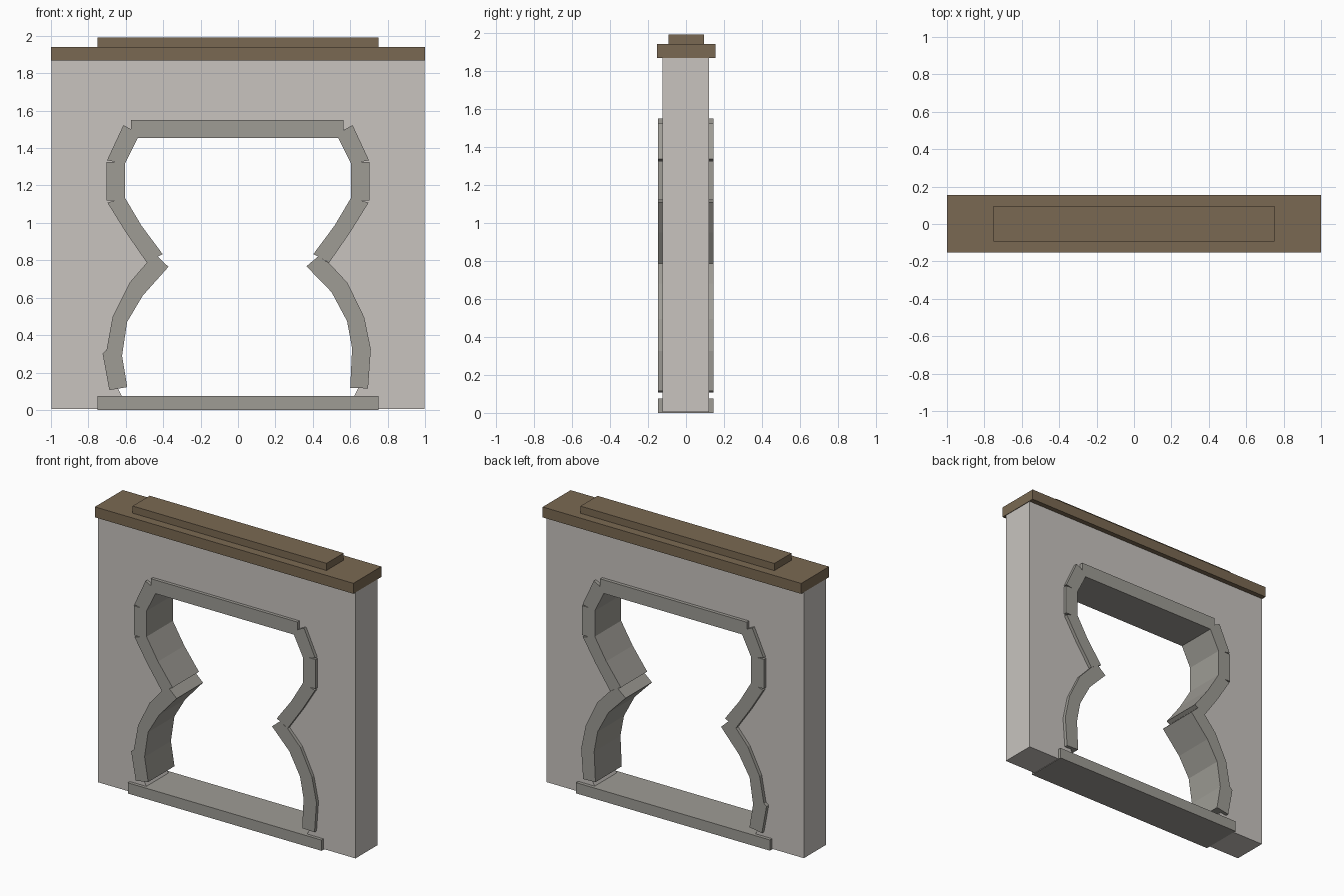
import bpy
import bmesh

if "Cube" in bpy.data.objects:
    bpy.data.objects.remove(bpy.data.objects["Cube"], do_unlink=True)


def make_material(name, colour):
    material = bpy.data.materials.new(name)
    material.use_nodes = True
    rgba = (*colour, 1.0)
    material.diffuse_color = rgba
    material.node_tree.nodes["Principled BSDF"].inputs["Base Color"].default_value = rgba
    return material


plaster = make_material("pale plaster", (0.578, 0.552, 0.521))
stone = make_material("grey stone", (0.342, 0.332, 0.301))
wood = make_material("brown coping", (0.195, 0.141, 0.084))


def extrude_profile(name, outline, front, back, material):
    """Extrude a closed x-z outline from the front y to the back y."""
    bm = bmesh.new()
    face = bm.faces.new([bm.verts.new((x, front, z)) for x, z in outline])
    extruded = bmesh.ops.extrude_face_region(bm, geom=[face])["geom"]
    verts = [item for item in extruded if isinstance(item, bmesh.types.BMVert)]
    bmesh.ops.translate(bm, verts=verts, vec=(0, back - front, 0))
    bmesh.ops.recalc_face_normals(bm, faces=bm.faces)
    mesh = bpy.data.meshes.new(name)
    bm.to_mesh(mesh)
    bm.free()
    mesh.materials.append(material)
    obj = bpy.data.objects.new(name, mesh)
    bpy.context.collection.objects.link(obj)
    return obj


def box(name, left, right, bottom, top, front, back, material):
    outline = [(left, bottom), (right, bottom), (right, top), (left, top)]
    return extrude_profile(name, outline, front, back, material)


def mirror(points):
    return [(-x, z) for x, z in points]


# Wall with a curved opening that reaches the floor
WALL_FRONT, WALL_BACK, WALL_BASE = -0.124, 0.12, 0.004
opening = [(0.62, WALL_BASE), (0.62, 0.07), (0.65, 0.13), (0.665, 0.3),
           (0.63, 0.48), (0.545, 0.65), (0.45, 0.8), (0.555, 0.96),
           (0.655, 1.12), (0.655, 1.33), (0.565, 1.5)]
half_wall = [(0.996, 1.88), (0.996, WALL_BASE)] + opening
extrude_profile("wall", half_wall + mirror(half_wall)[::-1],
                WALL_FRONT, WALL_BACK, plaster)

# Coping in two steps on top of the wall
box("coping_slab", -1, 1, 1.867, 1.94, -0.153, 0.155, wood)
box("coping_ridge", -0.75, 0.75, 1.94, 1.99, -0.093, 0.095, wood)

# Sill and lintel of the opening
TRIM_FRONT, TRIM_BACK = -0.147, 0.144
box("sill", -0.75, 0.75, 0, 0.075, TRIM_FRONT, TRIM_BACK, stone)
box("lintel", -0.572, 0.563, 1.455, 1.55, TRIM_FRONT, TRIM_BACK, stone)

# Upper jamb stones, shared by both sides
upper_stones = {
    "shoulder": [(0.613, 1.522), (0.57, 1.5), (0.535, 1.455),
                 (0.605, 1.315), (0.7, 1.335)],
    "neck": [(0.703, 1.325), (0.605, 1.325), (0.605, 1.12), (0.703, 1.12)],
    "taper": [(0.698, 1.108), (0.605, 1.135), (0.516, 0.985),
              (0.403, 0.833), (0.487, 0.787), (0.6, 0.95)],
}
for part, outline in upper_stones.items():
    extrude_profile("left_" + part, outline, TRIM_FRONT, TRIM_BACK, stone)
    extrude_profile("right_" + part, mirror(outline), TRIM_FRONT, TRIM_BACK, stone)

# Lower jamb stones, slightly different on each side
left_lower = [(0.428, 0.82), (0.366, 0.768), (0.5, 0.63), (0.583, 0.475),
              (0.61, 0.33), (0.6, 0.118), (0.695, 0.115), (0.71, 0.325),
              (0.675, 0.495), (0.585, 0.68), (0.487, 0.785)]
right_lower = [(0.43, 0.82), (0.372, 0.765), (0.51, 0.61), (0.593, 0.47),
               (0.62, 0.29), (0.592, 0.122), (0.688, 0.106), (0.724, 0.302),
               (0.703, 0.32), (0.67, 0.5), (0.58, 0.68), (0.485, 0.79)]
extrude_profile("left_lower_jamb", left_lower, TRIM_FRONT, TRIM_BACK, stone)
extrude_profile("right_lower_jamb", mirror(right_lower), TRIM_FRONT, TRIM_BACK, stone)
